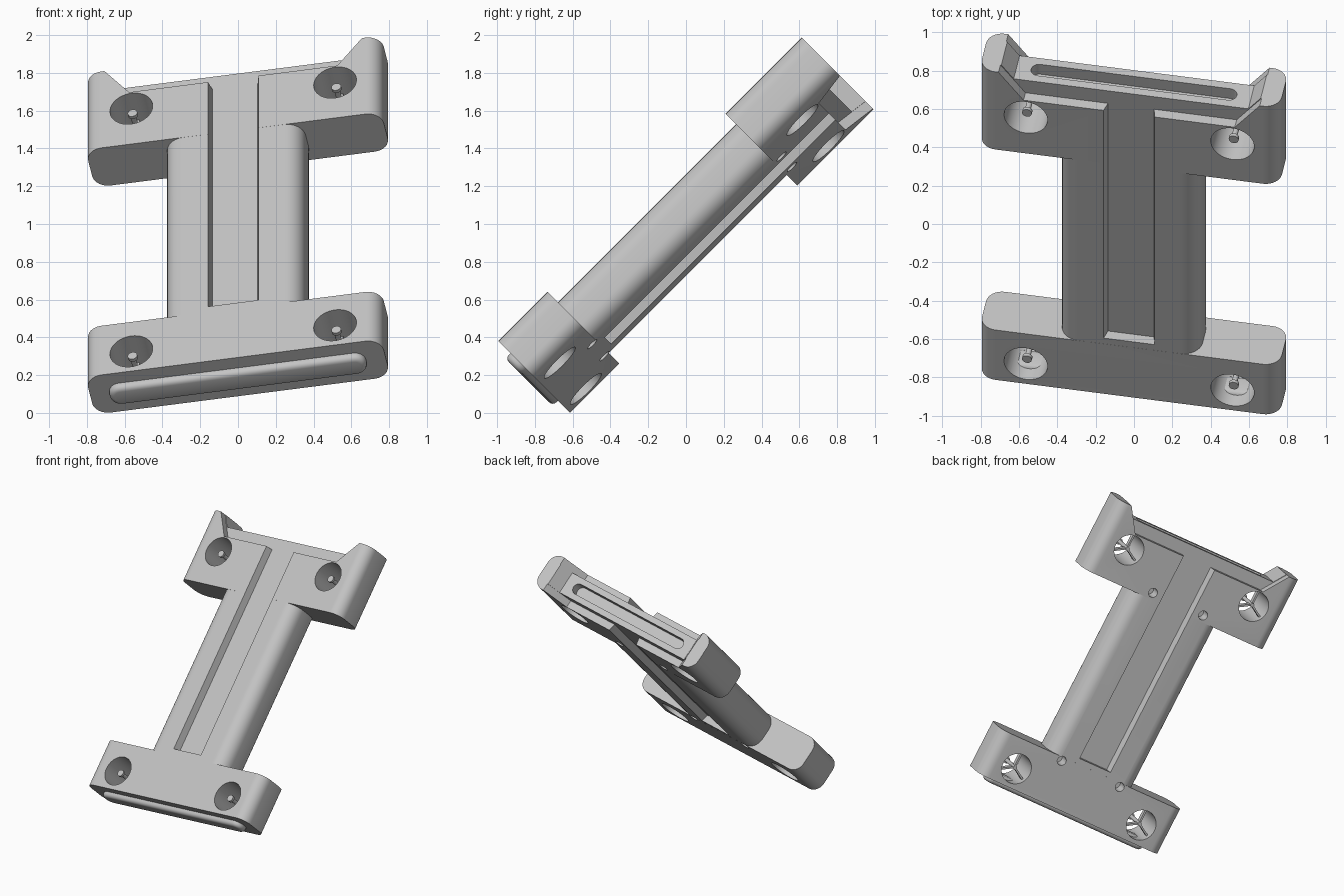
import bpy, bmesh
from math import sin, cos, pi, radians
from mathutils import Matrix, Vector

if "Cube" in bpy.data.objects:
    bpy.data.objects.remove(bpy.data.objects["Cube"])

# Single grey plastic
grey = bpy.data.materials.new("light_grey")
grey.use_nodes = True
tone = (0.55, 0.55, 0.55, 1)
grey.diffuse_color = tone
grey.node_tree.nodes["Principled BSDF"].inputs["Base Color"].default_value = tone

# Local frame: x across the plate, y along it, z out of its front face
HALF = 0.1425          # half thickness
CORE = 0.087           # half thickness of the middle layer
along = Vector((0, 1, 1)).normalized()
across = Vector((0.984, -0.126, 0.126)).normalized()
out = across.cross(along)
frame = Matrix((across, along, out)).transposed().to_4x4()
frame.translation = (0, -0.499, 0.495)


def prism(name, pts, a, b, axis="y", end_pts=None):
    """Extrude an outline from a to b along local y or z, optionally lofting."""
    bm = bmesh.new()
    rings = []
    for outline, d in ((pts, a), (end_pts or pts, b)):
        rings.append([bm.verts.new((p, d, q) if axis == "y" else (p, q, d))
                      for p, q in outline])
    n = len(pts)
    for ring in rings:
        bm.faces.new(ring)
    for i in range(n):
        j = (i + 1) % n
        bm.faces.new((rings[0][i], rings[0][j], rings[1][j], rings[1][i]))
    bmesh.ops.recalc_face_normals(bm, faces=bm.faces)
    mesh = bpy.data.meshes.new(name)
    bm.to_mesh(mesh)
    bm.free()
    mesh.materials.append(grey)
    ob = bpy.data.objects.new(name, mesh)
    bpy.context.scene.collection.objects.link(ob)
    return ob


def rounded(hw, hh, r, seg=8):
    """Rounded rectangle outline."""
    pts = []
    for k, (sx, sy) in enumerate(((1, 1), (-1, 1), (-1, -1), (1, -1))):
        for i in range(seg + 1):
            t = (k + i / seg) * pi / 2
            pts.append((sx * (hw - r) + r * cos(t), sy * (hh - r) + r * sin(t)))
    return pts


def circle(x, y, r, seg=32):
    return [(x + r * cos(2 * pi * i / seg), y + r * sin(2 * pi * i / seg))
            for i in range(seg)]


def apply(ob, mod):
    bpy.context.view_layer.objects.active = ob
    bpy.ops.object.modifier_apply(modifier=mod.name)


def boolean(ob, tool, op="DIFFERENCE"):
    mod = ob.modifiers.new("bool", "BOOLEAN")
    mod.operation, mod.solver, mod.object = op, "EXACT", tool
    apply(ob, mod)
    bpy.data.objects.remove(tool)


# Body: two cross blocks joined by the stem
body = prism("plate_body", rounded(0.372, HALF, 0.1), -0.2, 1.5)
boolean(body, prism("lower_block", rounded(0.795, HALF + 0.0004, 0.085), -0.43, -0.062), "UNION")
boolean(body, prism("upper_block", rounded(0.795, HALF + 0.0004, 0.085), 1.27, 1.842), "UNION")

# Recess between the ears, through the middle layer
boolean(body, prism("ear_recess", [(-0.622, 1.752), (0.622, 1.752),
                                   (0.73, 1.9), (-0.73, 1.9)], -0.2, 0.2, "z"))


# Channel and stepped end on each face
def channel(mouth):
    right = [(mouth, -0.02), (mouth, 1.66), (0.56, 1.66), (0.735, 1.9)]
    return right + [(-x, y) for x, y in reversed(right)]


for s in (1, -1):
    boolean(body, prism("channel", channel(0.122), s * CORE, s * 0.2, "z", channel(0.15)))

# Slot in the upper end
boolean(body, prism("end_slot", rounded(0.545, 0.042, 0.0415), 1.68, 1.8))

# Mounting holes and small blind holes in the back
HOLES = [(s * 0.548, u) for u in (1.535, -0.282) for s in (1, -1)]
for x, y in HOLES:
    boolean(body, prism("mount_hole", circle(x, y, 0.115, 48), -0.3, 0.3, "z"))
for hw, u in ((0.22, 1.32), (0.255, -0.09)):
    for s in (1, -1):
        boolean(body, prism("blind_hole", circle(s * hw, u, 0.035), -0.3, -0.05, "z"))

parts = [body]

# Rounded tongue on the lower end
tongue = prism("end_tongue", rounded(0.69, 0.066, 0.06), -0.47, -0.38)
mod = tongue.modifiers.new("soft_edge", "BEVEL")
mod.width, mod.segments, mod.angle_limit = 0.028, 4, radians(60)
apply(tongue, mod)
parts.append(tongue)

# Centre pin with a head and three thin spokes in every mounting hole
for x, y in HOLES:
    parts.append(prism("hole_pin", circle(x, y, 0.015, 16), -0.11, 0.1, "z"))
    parts.append(prism("pin_head", circle(x, y, 0.026, 20), 0.09, 0.11, "z"))
    for k in range(3):
        t = pi / 2 + k * 2 * pi / 3
        d, e = Vector((cos(t), sin(t))), Vector((-sin(t), cos(t))) * 0.007
        c = Vector((x, y))
        quad = [c + e, c - e, c + d * 0.12 - e, c + d * 0.12 + e]
        parts.append(prism("hole_spoke", quad, -0.1, -0.06, "z"))

# Tilt everything into place and shade
bpy.ops.object.select_all(action="DESELECT")
for ob in parts:
    ob.matrix_world = frame
    ob.select_set(True)
bpy.context.view_layer.objects.active = body
bpy.ops.object.shade_smooth_by_angle(angle=radians(30))
